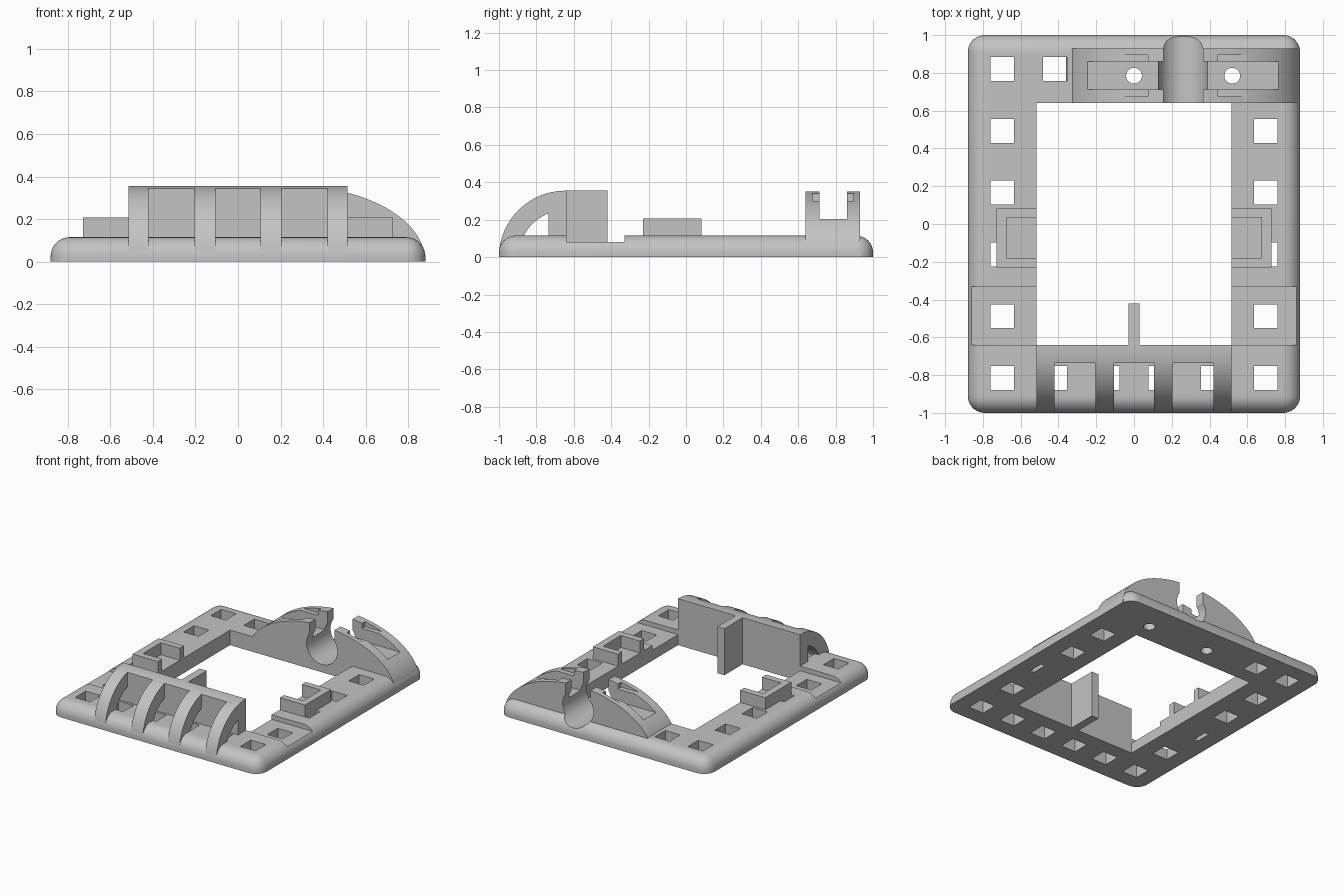
import bpy, bmesh
from math import sin, cos, radians, pi

cube = bpy.data.objects.get("Cube")
if cube:
    bpy.data.objects.remove(cube, do_unlink=True)

grey = bpy.data.materials.new("plain grey")
grey.use_nodes = True
grey.diffuse_color = (0.55, 0.55, 0.55, 1)
grey.node_tree.nodes["Principled BSDF"].inputs["Base Color"].default_value = (0.55, 0.55, 0.55, 1)


def make_object(name, bm):
    bmesh.ops.recalc_face_normals(bm, faces=bm.faces)
    mesh = bpy.data.meshes.new(name)
    bm.to_mesh(mesh)
    bm.free()
    mesh.materials.append(grey)
    ob = bpy.data.objects.new(name, mesh)
    bpy.context.collection.objects.link(ob)
    return ob


def prism(name, points, axis, start, end):
    """Extrude a 2D outline along one axis."""
    place = {"x": lambda u, v, w: (w, u, v),
             "y": lambda u, v, w: (u, w, v),
             "z": lambda u, v, w: (u, v, w)}[axis]
    bm = bmesh.new()
    low = [bm.verts.new(place(u, v, start)) for u, v in points]
    high = [bm.verts.new(place(u, v, end)) for u, v in points]
    bm.faces.new(low)
    bm.faces.new(high)
    for i in range(len(points)):
        j = (i + 1) % len(points)
        bm.faces.new((low[i], low[j], high[j], high[i]))
    return make_object(name, bm)


def box(name, x, y, z):
    x0, x1 = sorted(x)
    return prism(name, [(x0, y[0]), (x1, y[0]), (x1, y[1]), (x0, y[1])], "z", *z)


def arc(cx, cy, rx, ry, a, b, steps):
    angles = [radians(a + (b - a) * i / steps) for i in range(steps + 1)]
    return [(cx + rx * cos(t), cy + ry * sin(t)) for t in angles]


def activate(ob):
    bpy.ops.object.select_all(action="DESELECT")
    ob.select_set(True)
    bpy.context.view_layer.objects.active = ob


def cut(target, cutter):
    """Subtract a cutter and throw it away."""
    cutter.hide_render = True
    mod = target.modifiers.new("cut", "BOOLEAN")
    mod.operation = "DIFFERENCE"
    mod.solver = "EXACT"
    mod.object = cutter
    activate(target)
    bpy.ops.object.modifier_apply(modifier=mod.name)
    bpy.data.objects.remove(cutter, do_unlink=True)


def finish(ob):
    activate(ob)
    bpy.ops.object.shade_smooth_by_angle(angle=radians(30))


TOP = 0.115    # frame thickness
PEAK = 0.355   # height of wall and dome
IN_X, IN_Y = 0.515, 0.64

# Base frame with rounded corners and upper rim
bm = bmesh.new()
bmesh.ops.create_cube(bm, size=1)
for v in bm.verts:
    v.co.x *= 1.76
    v.co.y *= 2
    v.co.z = (v.co.z + 0.5) * TOP
edges = [e for e in bm.edges if max(v.co.z for v in e.verts) > 0.01]
bmesh.ops.bevel(bm, geom=edges, offset=0.09, segments=10, profile=0.5, affect="EDGES")
frame = make_object("base_frame", bm)
cut(frame, box("opening", (-IN_X, IN_X), (-IN_Y, IN_Y), (-1, 1)))

# Square holes around the frame
spots = [(-0.697 + 0.279 * i, -0.815) for i in range(6)]
spots += [(s * 0.697, -0.488 + 0.327 * i) for s in (-1, 1) for i in range(4)]
spots += [(-0.697, 0.82), (-0.418, 0.82)]
for x, y in spots:
    cut(frame, box("hole", (x - 0.063, x + 0.063), (y - 0.063, y + 0.063), (-1, 1)))

# Shallow strap grooves across both sides
for s in (-1, 1):
    cut(frame, box("groove", (s * 0.45, s * 1.1), (-IN_Y, -0.33), (0.08, 1)))

# Rear dome with a lengthwise slot and side pockets
CX = 0.26
dome = prism("rear_dome", arc(CX, 0, 0.62, PEAK, 0, 180, 64), "y", IN_Y, 0.93)
cut(dome, box("slot", (-1, 2), (0.713, 0.86), (0.205, 1)))
for s in (-1, 1):
    cut(dome, box("pocket", (CX + s * 0.185, CX + s), (0.675, 0.895), (0.30, 0.6)))

# Keyhole channel and screw holes through dome and frame
keyhole = [(CX + 0.105, 0.6)] + arc(CX, 0.19, 0.13, 0.13, 36, -216, 36) + [(CX - 0.105, 0.6)]
for part in (dome, frame):
    cut(part, prism("channel", keyhole, "y", 0.5, 1.2))
    for x in (0, 0.52):
        cut(part, prism("screw_hole", arc(x, 0.785, 0.042, 0.042, 0, 345, 23), "z", -1, 1))

# Front wall with curved top, and its arched ribs
CY = -0.645
prof = [(-IN_Y, 0), (-IN_Y, PEAK)] + arc(CY, 0, PEAK, PEAK, 90, 104.7, 5) + [(-0.735, 0)]
wall = prism("front_wall", prof, "x", -IN_X, IN_X)
finish(wall)
ring = arc(CY, 0, PEAK, PEAK, 180, 90, 30) + arc(CY, 0, 0.25, 0.25, 90, 180, 30)
for i, (a, b) in enumerate([(-IN_X, -0.42), (-0.205, -0.105), (0.105, 0.205), (0.42, IN_X)]):
    finish(prism(f"front_rib_{i + 1}", ring, "x", a, b))

# Fin behind the front wall
box("wall_fin", (-0.03, 0.03), (-0.65, -0.42), (0, PEAK))

# U-shaped side clips, open towards the middle
for s, side in ((1, "left"), (-1, "right")):
    clip = box(f"{side}_clip", (s * IN_X, s * 0.728), (-0.23, 0.083), (0, 0.207))
    cut(clip, box("clip_pocket", (s * 0.4, s * 0.675), (-0.18, 0.035), (TOP, 1)))

finish(frame)
finish(dome)
